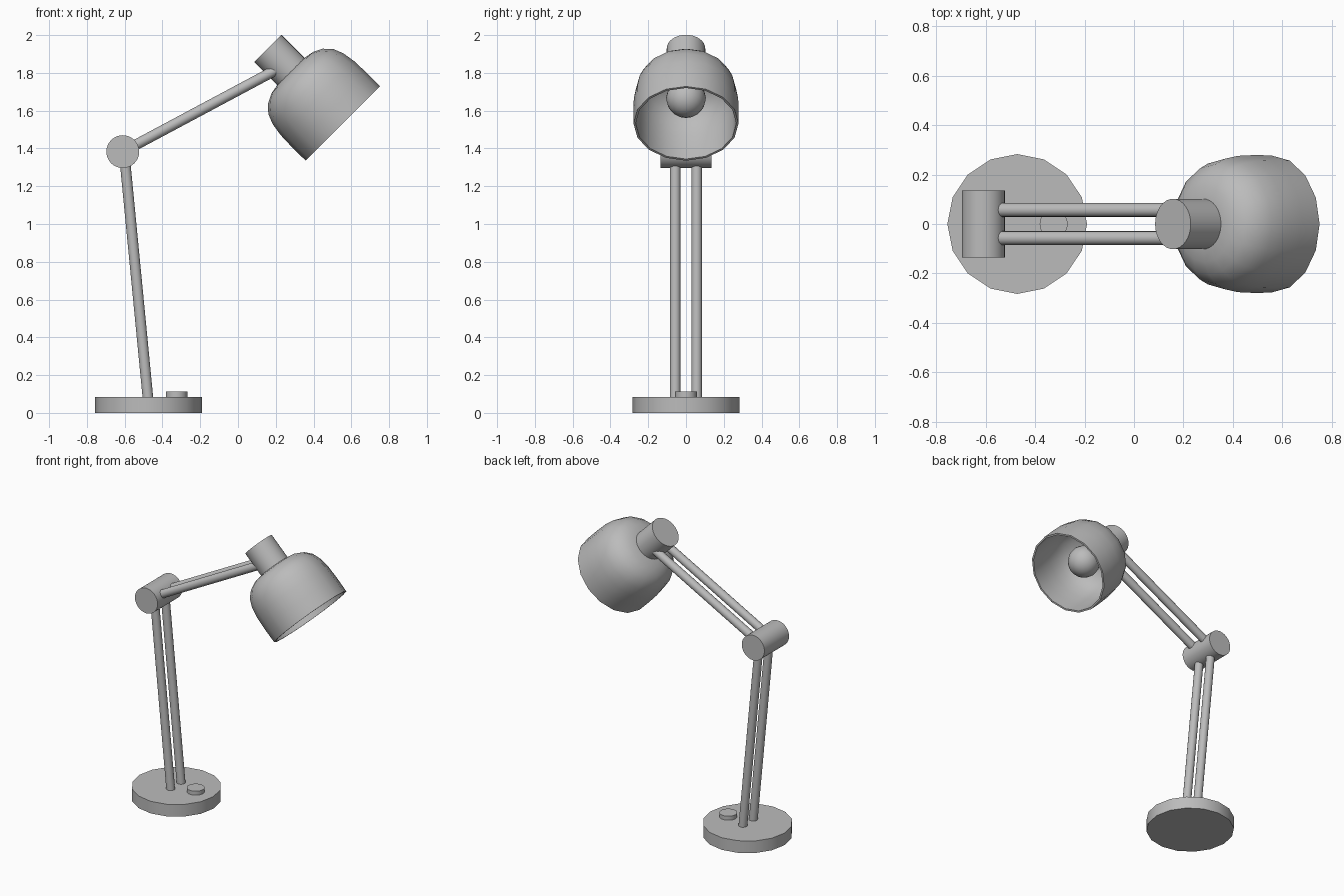
import bpy
import bmesh
from math import cos, sin, pi, radians
from mathutils import Vector

cube = bpy.data.objects.get("Cube")
if cube:
    bpy.data.objects.remove(cube, do_unlink=True)

# One plain grey finish for the whole lamp
grey = bpy.data.materials.new("lamp_grey")
grey.use_nodes = True
grey.diffuse_color = (0.5, 0.5, 0.5, 1)
grey.node_tree.nodes["Principled BSDF"].inputs["Base Color"].default_value = grey.diffuse_color


def lathe(name, profile, origin, axis, sides, smooth=40):
    """Revolve (radius, height) pairs about an axis; zero radius makes a pole."""
    bm = bmesh.new()
    rings = []
    for r, h in profile:
        if r == 0:
            rings.append([bm.verts.new((0, 0, h))] * sides)
        else:
            rings.append([bm.verts.new((r * cos(2 * pi * i / sides), r * sin(2 * pi * i / sides), h))
                          for i in range(sides)])
    for low, high in zip(rings, rings[1:]):
        for i in range(sides):
            j = (i + 1) % sides
            corners = list(dict.fromkeys((low[i], low[j], high[j], high[i])))
            bm.faces.new(corners)
    # Close open ends with flat caps
    if profile[0][0] > 0:
        bm.faces.new(rings[0][::-1])
    if profile[-1][0] > 0:
        bm.faces.new(rings[-1])
    bmesh.ops.recalc_face_normals(bm, faces=bm.faces)
    mesh = bpy.data.meshes.new(name)
    bm.to_mesh(mesh)
    bm.free()
    mesh.materials.append(grey)
    obj = bpy.data.objects.new(name, mesh)
    bpy.context.collection.objects.link(obj)
    obj.location = origin
    obj.rotation_euler = Vector((0, 0, 1)).rotation_difference(Vector(axis)).to_euler()
    bpy.ops.object.select_all(action="DESELECT")
    obj.select_set(True)
    bpy.context.view_layer.objects.active = obj
    bpy.ops.object.shade_smooth_by_angle(angle=radians(smooth))
    return obj


def rod(name, start, end, radius, sides):
    """Plain cylinder between two points."""
    span = Vector(end) - Vector(start)
    return lathe(name, [(radius, 0), (radius, span.length)], start, span, sides)


# Round base with its switch
rod("base", (-0.473, 0, 0), (-0.473, 0, 0.084), 0.283, 16)
rod("switch_button", (-0.325, 0, 0.08), (-0.325, 0, 0.112), 0.057, 16)

# Paired arms and the elbow joint between them
for side, y in (("left", 0.057), ("right", -0.057)):
    rod(side + "_lower_arm", (-0.473, y, 0.04), (-0.598, y, 1.33), 0.028, 16)
    rod(side + "_upper_arm", (-0.56, y, 1.409), (0.2, y, 1.815), 0.028, 16)
rod("elbow_joint", (-0.61, -0.135, 1.383), (-0.61, 0.135, 1.383), 0.087, 32)

# Head: every part shares one tilted axis, measured up from the rim
rim = Vector((0.555, 0, 1.532))
up = Vector((-1, 0, 1))
outer = [(0.278, 0), (0.279, 0.1), (0.276, 0.19), (0.265, 0.26), (0.243, 0.315),
         (0.205, 0.355), (0.155, 0.38), (0.095, 0.39), (0, 0.392)]
wall = 0.012
inner = [(max(r - wall, 0), h - wall if h else 0) for r, h in reversed(outer)]
lathe("shade", inner + outer, rim, up, 16, 50)
lathe("socket_neck", [(0.102, 0.37), (0.102, 0.562)], rim, up, 32)

# Bulb: round end tapering into the socket
globe = [(0.105 * sin(a), 0.19 - 0.105 * cos(a)) for a in (pi * k / 12 for k in range(10))]
globe[0] = (0, globe[0][1])
lathe("bulb", globe + [(0.06, 0.3), (0.06, 0.385)], rim, up, 16, 60)
